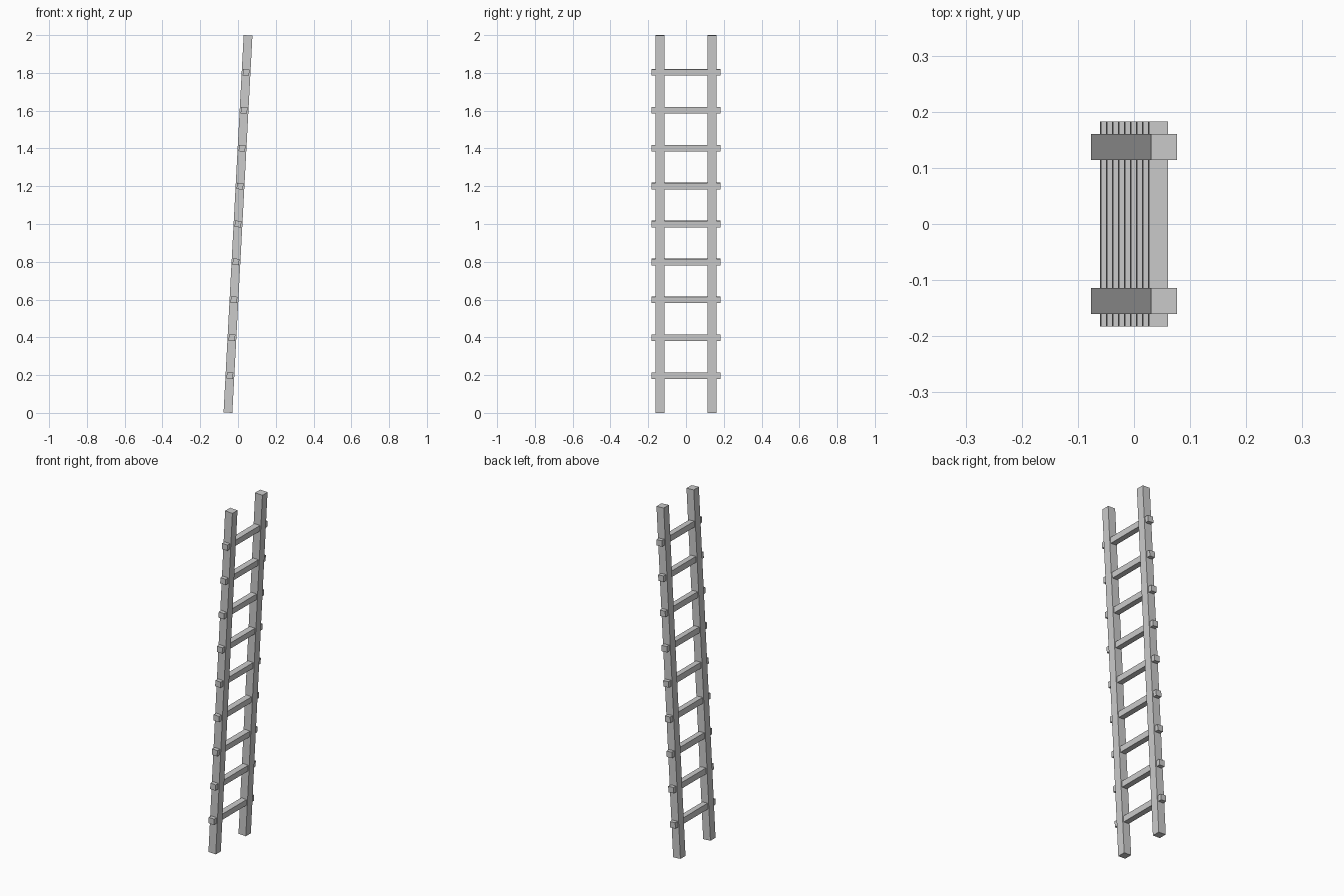
import bpy, math
from mathutils import Matrix

if "Cube" in bpy.data.objects:
    bpy.data.objects.remove(bpy.data.objects["Cube"])

TILT = math.radians(3.05)
LEAN = Matrix.Translation((0, 0, 1)) @ Matrix.Rotation(TILT, 4, 'Y')

RAIL = 0.0465                                             # square rail section
LENGTH = (2 - RAIL * math.sin(TILT)) / math.cos(TILT)     # tilted height is 2
RUNG = 0.034                                              # square rung section


def box(name, size, y=0, along=0):
    """Box placed along the leaning axis of the ladder."""
    bpy.ops.mesh.primitive_cube_add(size=1)
    ob = bpy.context.object
    ob.name = name
    ob.data.transform(Matrix.Diagonal((*size, 1)))
    ob.matrix_world = LEAN @ Matrix.Translation((0, y, along))
    return ob


# Two long side rails
for side, label in ((-1, "front"), (1, "back")):
    box(f"{label}_rail", (RAIL, RAIL, LENGTH), y=side * 0.137)

# Nine rungs passing through the rails
for i in range(9):
    box(f"rung_{i + 1}", (RUNG, 0.366, RUNG), along=(i - 4) * 0.201)
